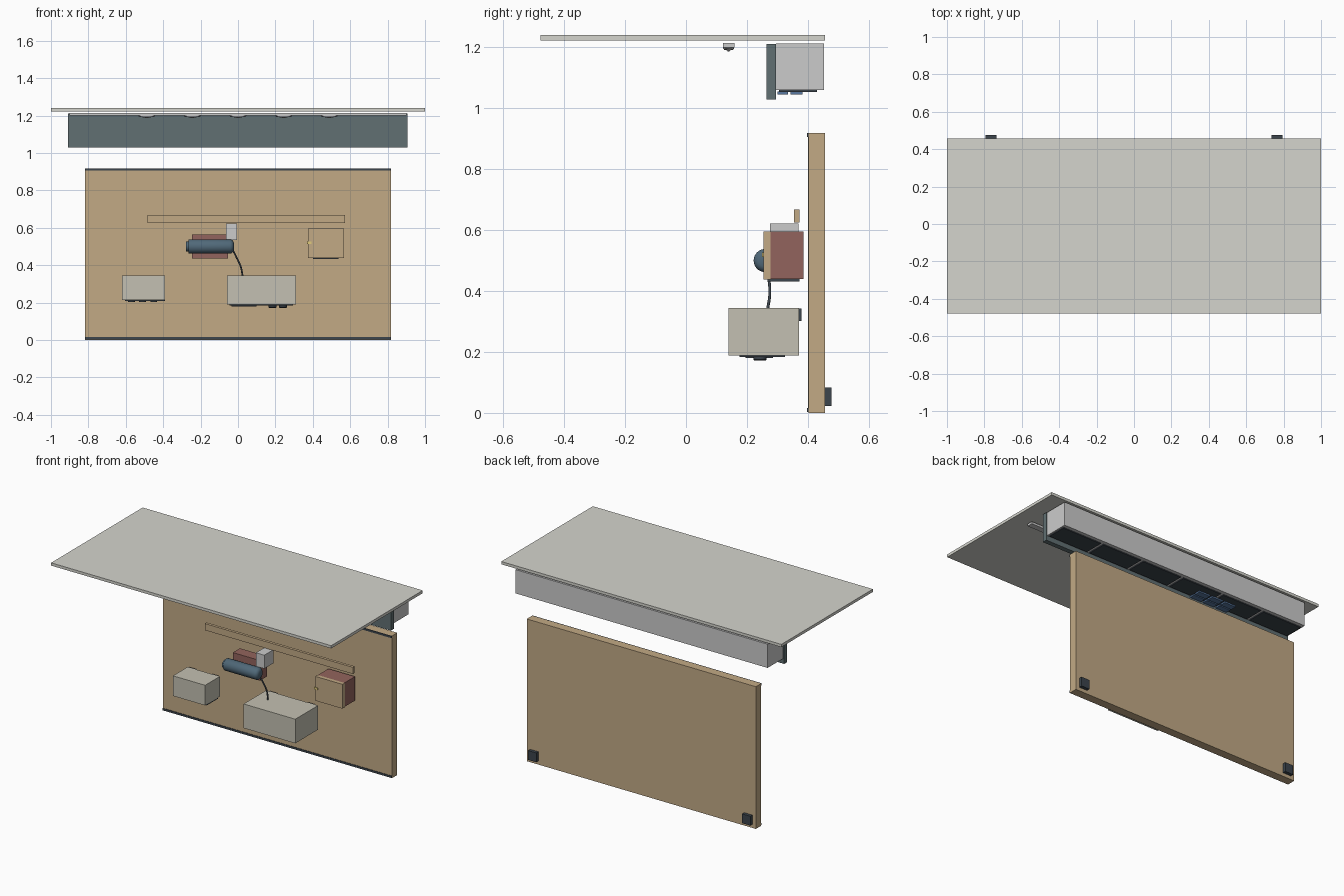
import bpy, bmesh, math
from mathutils import Matrix

if "Cube" in bpy.data.objects:
    bpy.data.objects.remove(bpy.data.objects["Cube"])

def mat(name, r, g, b):
    m = bpy.data.materials.new(name)
    m.diffuse_color = (r, g, b, 1)
    m.use_nodes = True
    m.node_tree.nodes["Principled BSDF"].inputs["Base Color"].default_value = m.diffuse_color
    return m

PALE = mat("pale_top", .66, .66, .61)
TEAL = mat("teal", .12, .16, .17)
TAN = mat("wood", .54, .40, .235)
RED = mat("red_brown", .29, .127, .109)
BEIGE = mat("beige", .55, .53, .445)
BLUE = mat("steel_blue", .08, .14, .19)
KEY = mat("blue_key", .10, .19, .35)
DARK = mat("dark", .045, .058, .072)
BRASS = mat("brass", .75, .60, .20)

def finish(name, bm, m=None):
    me = bpy.data.meshes.new(name)
    bm.to_mesh(me)
    bm.free()
    ob = bpy.data.objects.new(name, me)
    bpy.context.collection.objects.link(ob)
    if m:
        me.materials.append(m)
    return ob

def box(name, x, y, z, m=None):
    bm = bmesh.new()
    bmesh.ops.create_cube(bm, size=1)
    for v in bm.verts:
        v.co = [(a[0] + a[1]) / 2 + c * (a[1] - a[0]) for a, c in zip((x, y, z), v.co)]
    return finish(name, bm, m)

def smooth(ob):
    bpy.ops.object.select_all(action='DESELECT')
    ob.select_set(True)
    bpy.context.view_layer.objects.active = ob
    bpy.ops.object.shade_smooth_by_angle(angle=math.radians(35))

def lathe(name, profile, matrix, m=None, n=32):
    """Revolve (radius, height) pairs about the local z axis and cap both ends."""
    bm = bmesh.new()
    rings = [[bm.verts.new((r * math.cos(2 * math.pi * i / n), r * math.sin(2 * math.pi * i / n), h))
              for i in range(n)] for r, h in profile]
    for a, b in zip(rings, rings[1:]):
        for i in range(n):
            j = (i + 1) % n
            bm.faces.new((a[i], a[j], b[j], b[i]))
    bm.faces.new(rings[0][::-1])
    bm.faces.new(rings[-1])
    bm.transform(matrix)
    ob = finish(name, bm, m)
    smooth(ob)
    return ob

# roof slab
box("roof_slab", (-1, 1), (-.478, .456), (1.222, 1.24), PALE)

# header with fascia
box("header_box", (-.9, .9), (.296, .453), (1.06, 1.213))
box("header_fascia", (-.908, .906), (.265, .296), (1.028, 1.211), TEAL)

# access plates under the header
for i in range(6):
    x = -.75 + i * .3
    box(f"header_plate_{i}", (x - .14, x + .14), (.305, .43), (1.054, 1.06), DARK)

# blue keys under the header
for i in range(3):
    for j, y in enumerate(((.300, .335), (.343, .383))):
        x = -.40 + i * .095
        box(f"header_key_{i}_{j}", (x - .04, x + .04), y, (1.045, 1.055), KEY)

# lamp rail with five round lamps
box("lamp_rail", (-.9, .9), (.121, .159), (1.2, 1.214))
for i in range(5):
    flat = Matrix.Translation((-.488 + i * .244, .14, 0)) @ Matrix.Diagonal((2.5, 1, 1, 1))
    lathe(f"lamp_{i}", [(.003, 1.187), (.005, 1.190), (.015, 1.192), (.018, 1.197), (.018, 1.201)], flat)

# back board, trims and rear feet
box("back_board", (-.818, .818), (.402, .456), (0, .918), TAN)
box("board_skin", (-.812, .812), (.400, .403), (.012, .906), TAN)
for name, z in (("bottom", (.003, .016)), ("top", (.905, .918))):
    box(f"{name}_trim", (-.818, .818), (.397, .403), z, DARK)
for s in (-1, 1):
    x = sorted((s * .735, s * .793))
    box("rear_foot", x, (.456, .477), (.023, .083), DARK)

# shelf strip
box("shelf_strip", (-.485, .573), (.354, .372), (.625, .668), TAN)

# motor: mount block, cylinder body and top bracket
box("motor_mount", (-.247, -.053), (.30, .372), (.435, .565), RED)
box("motor_bracket", (-.065, -.005), (.275, .37), (.535, .622))
axis = Matrix.Translation((0, .26, .5)) @ Matrix.Rotation(math.pi / 2, 4, 'Y')
lathe("motor_body", [(.025, -.279), (.027, -.277), (.027, -.265), (.036, -.265), (.038, -.262),
                     (.038, -.042), (.036, -.034), (.029, -.026), (.020, -.022)], axis, BLUE)

# cord from the motor to the large case
cu = bpy.data.curves.new("cord", 'CURVE')
cu.dimensions = '3D'
cu.bevel_depth = .005
cu.bevel_resolution = 2
cu.resolution_u = 8
cu.use_fill_caps = True
pts = [(-.03, .262, .485), (-.012, .27, .45), (.015, .275, .39), (.025, .268, .342)]
sp = cu.splines.new('BEZIER')
sp.bezier_points.add(len(pts) - 1)
for p, co in zip(sp.bezier_points, pts):
    p.co = co
    p.handle_left_type = p.handle_right_type = 'AUTO'
cu.materials.append(DARK)
bpy.context.collection.objects.link(bpy.data.objects.new("cord", cu))

# large case with underside fittings
box("large_case", (-.058, .311), (.14, .371), (.189, .345), BEIGE)
box("large_case_base", (-.045, .295), (.175, .325), (.184, .189), DARK)
box("large_case_vent", (-.035, .10), (.195, .285), (.180, .185), DARK)
for x in (.185, .24):
    lathe("large_case_knob", [(.019, .172), (.022, .175), (.022, .185)],
          Matrix.Translation((x, .243, 0)), DARK, 20)

# small case with underside fittings
box("small_case", (-.62, -.39), (.222, .371), (.215, .345), BEIGE)
box("small_case_base", (-.605, -.39), (.24, .355), (.209, .216), DARK)
for x in (-.57, -.51, -.45):
    lathe("small_case_knob", [(.016, .202), (.018, .204), (.018, .21)],
          Matrix.Translation((x, .30, 0)), DARK, 20)

# rear mounting tabs on both cases
for x in (-.585, -.425, -.01, .26):
    box("case_tab", (x - .025, x + .025), (.37, .379), (.302, .343), DARK)

# cabinet with door, latch and foot plate
box("cabinet_body", (.376, .566), (.278, .385), (.44, .595), RED)
box("cabinet_door", (.374, .568), (.254, .278), (.438, .595), TAN)
box("cabinet_latch", (.368, .394), (.250, .262), (.512, .526), BRASS)
box("cabinet_foot_plate", (.40, .537), (.268, .372), (.432, .44), DARK)
